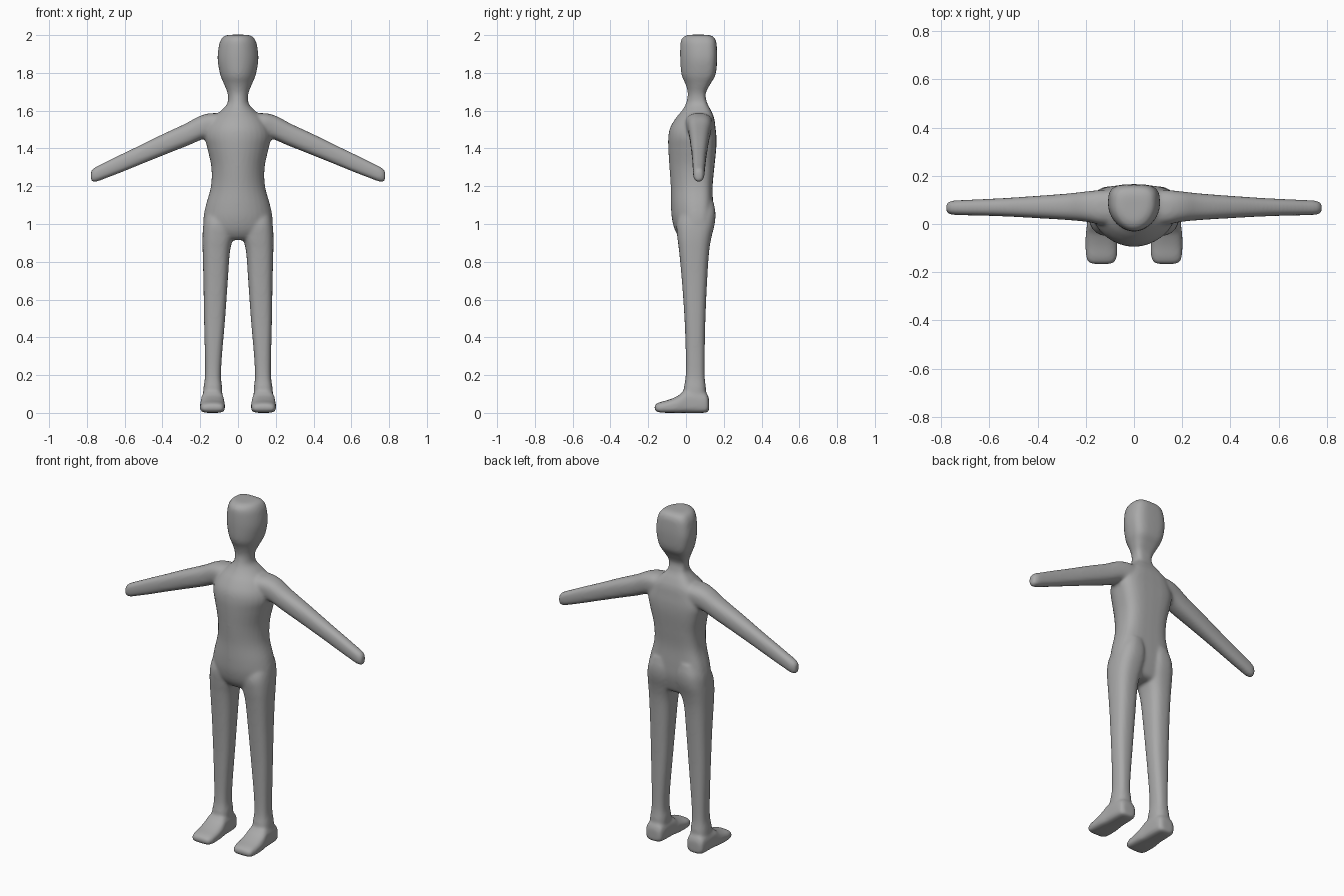
import bpy, bmesh, math
from mathutils import Vector

bm = bmesh.new()


def catmull(rows, steps=5):
    """Smoothly interpolate rows of section parameters."""
    out = []
    for i in range(len(rows) - 1):
        p0, p1 = rows[max(i - 1, 0)], rows[i]
        p2, p3 = rows[i + 1], rows[min(i + 2, len(rows) - 1)]
        for s in range(steps):
            t = s / steps
            out.append([0.5 * (2*b + (c - a)*t + (2*a - 5*b + 4*c - d)*t*t + (3*b - a - 3*c + d)*t**3)
                        for a, b, c, d in zip(p0, p1, p2, p3)])
    out.append(list(rows[-1]))
    return out


def section(place, half, lo, hi, e_lo, e_hi, mid=0.5, n=32):
    """Squarish ring: half width, low/high depth, own squareness on each side."""
    pts, m = [], lo + (hi - lo) * mid
    for k in range(n):
        a = 2 * math.pi * k / n
        c, s = math.cos(a), math.sin(a)
        e = 2 / (e_hi if s > 0 else e_lo)
        u = half * math.copysign(abs(c) ** e, c)
        v = m + (hi - m if s > 0 else m - lo) * math.copysign(abs(s) ** e, s)
        pts.append(place(u, v))
    return pts


def loft(rings):
    vs = [[bm.verts.new(p) for p in r] for r in rings]
    n = len(vs[0])
    for a, b in zip(vs, vs[1:]):
        for k in range(n):
            bm.faces.new((a[k], a[(k + 1) % n], b[(k + 1) % n], b[k]))
    bm.faces.new(vs[0][::-1])
    bm.faces.new(vs[-1])


# torso, neck and head: z, half width, front y, back y
trunk = [(0.915, .09, -.01, .09), (0.93, .15, -.035, .115), (0.97, .18, -.06, .13),
         (1.03, .183, -.075, .142), (1.1, .17, -.08, .143), (1.2, .143, -.081, .141),
         (1.3, .141, -.088, .15), (1.4, .162, -.094, .16), (1.46, .175, -.094, .161),
         (1.51, .165, -.084, .156), (1.56, .135, -.055, .149), (1.6, .09, -.022, .133),
         (1.64, .056, 0, .112), (1.69, .055, .009, .104), (1.74, .074, -.003, .128),
         (1.79, .094, -.024, .156), (1.87, .108, -.031, .165), (1.94, .102, -.031, .163),
         (1.975, .091, -.026, .157), (1.995, .073, -.008, .14), (2.002, .045, .02, .11)]
loft([section(lambda u, v: Vector((u, v, z)), w, f, b, 1.9, 3.4, .58)
      for z, w, f, b in catmull(trunk)])

# z, inner x, outer x, front y, back y
leg = [(0.03, .09, .185, 0, .1), (0.12, .083, .184, -.012, .106), (0.19, .09, .175, -.002, .099),
       (0.3, .085, .175, -.001, .099), (0.5, .068, .18, -.008, .103), (0.7, .054, .183, -.022, .112),
       (0.85, .043, .187, -.036, .122), (0.93, .025, .188, -.046, .135),
       (1.0, .012, .183, -.05, .152), (1.06, .015, .17, -.03, .156), (1.12, .03, .14, 0, .145)]
# y, half width, bottom z, top z
foot = [(.122, .03, .015, .07), (.112, .05, .003, .1), (.08, .056, 0, .115), (0, .06, 0, .122),
        (-.04, .065, 0, .092), (-.09, .066, 0, .07), (-.135, .064, .002, .058),
        (-.158, .055, .008, .048), (-.167, .035, .018, .037)]
# x, centre z, half thickness, front y, back y
arm = [(.02, 1.53, .05, .0, .14), (.12, 1.525, .062, -.005, .142), (.19, 1.512, .06, .008, .136),
       (.27, 1.474, .056, .016, .127), (.4, 1.418, .052, .024, .117), (.55, 1.351, .046, .032, .107),
       (.7, 1.285, .042, .036, .1), (.75, 1.264, .04, .038, .097), (.772, 1.257, .032, .044, .09),
       (.779, 1.254, .02, .053, .08)]
for side in (1, -1):
    loft([section(lambda u, v: Vector((side * ((a + o) / 2 + u), v, z)), (o - a) / 2, f, b, 2.6, 2.6)
          for z, a, o, f, b in catmull(leg)])
    loft([section(lambda u, v: Vector((side * .135 + u, y, v)), w, lo, hi, 4, 2.6)
          for y, w, lo, hi in catmull(foot)])
    # arm sections lean with the arm away from the tip
    loft([section(lambda u, v: Vector((side * (x + .2 * u * max(0, min(1, (.75 - x) * 8))), v, zc + u)),
                  h, f, b, 2.5, 2.5)
          for x, zc, h, f, b in catmull(arm)])

bmesh.ops.recalc_face_normals(bm, faces=bm.faces)
mesh = bpy.data.meshes.new("body")
bm.to_mesh(mesh)
bm.free()
body = bpy.data.objects.new("body", mesh)
bpy.context.collection.objects.link(body)

# skin: fuse the parts and blend the joins
fuse = body.modifiers.new("fuse", 'REMESH')
fuse.mode = 'VOXEL'
fuse.voxel_size = 0.008
fuse.use_smooth_shade = True
blend = body.modifiers.new("blend", 'SMOOTH')
blend.factor = 0.5
blend.iterations = 10

grey = bpy.data.materials.new("plain grey")
grey.diffuse_color = (0.4, 0.4, 0.4, 1)
mesh.materials.append(grey)
